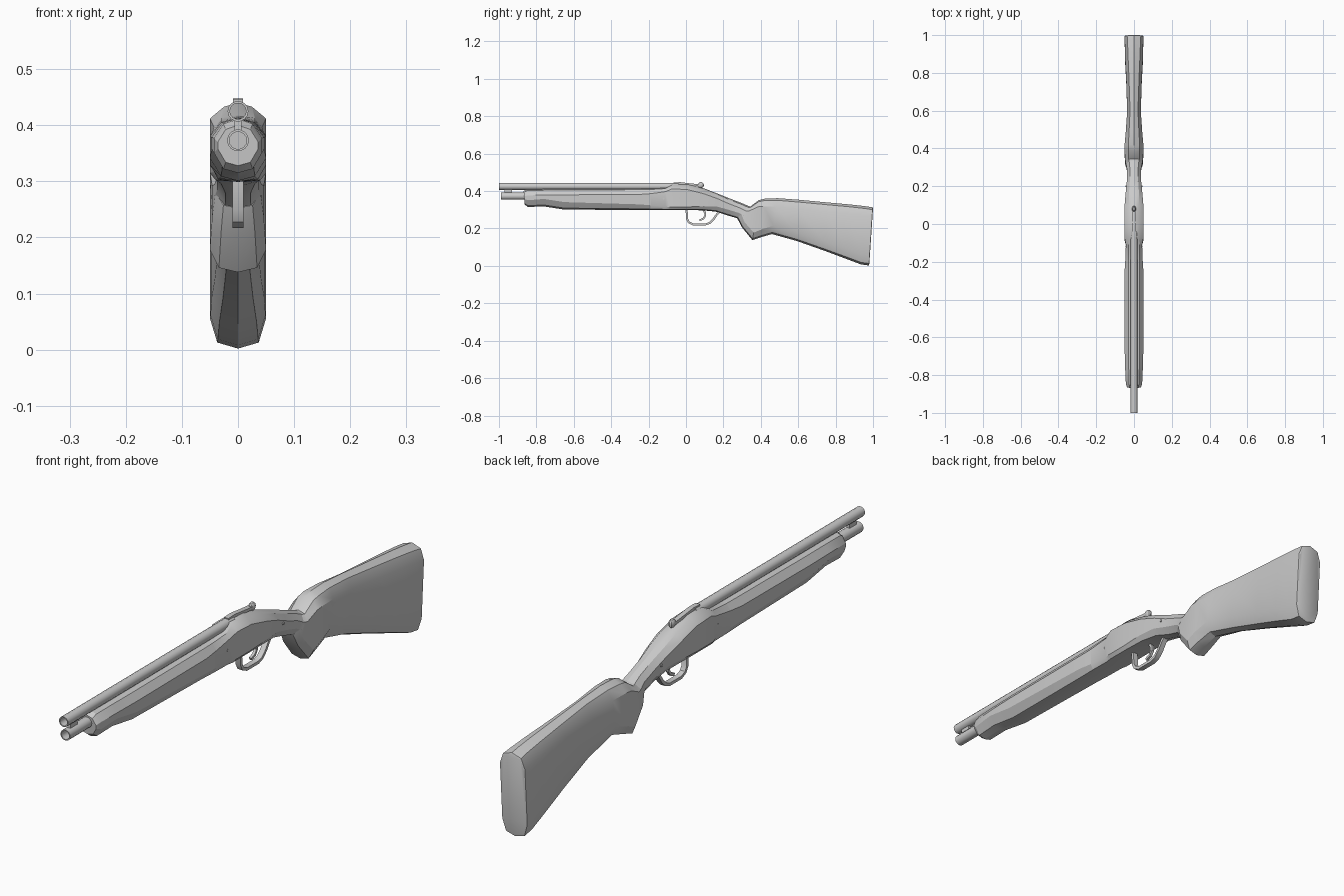
import bpy, bmesh, math
from mathutils import Vector


def finish(name, bm, angle=28):
    bmesh.ops.recalc_face_normals(bm, faces=bm.faces)
    me = bpy.data.meshes.new(name)
    bm.to_mesh(me)
    bm.free()
    ob = bpy.data.objects.new(name, me)
    bpy.context.collection.objects.link(ob)
    bpy.ops.object.select_all(action='DESELECT')
    ob.select_set(True)
    bpy.context.view_layer.objects.active = ob
    bpy.ops.object.shade_smooth_by_angle(angle=math.radians(angle))
    return ob


def bridge(bm, rings, closed=False):
    loops = [[bm.verts.new(p) for p in r] for r in rings]
    n = len(loops[0])
    pairs = list(zip(loops, loops[1:]))
    if closed:
        pairs.append((loops[-1], loops[0]))
    for a, b in pairs:
        for i in range(n):
            bm.faces.new((a[i], a[(i + 1) % n], b[(i + 1) % n], b[i]))
    if not closed:
        bm.faces.new(loops[0])
        bm.faces.new(loops[-1])


def loft(name, stations):
    # station: y top, y bottom, z top, z bottom, half width,
    # top shoulder drop, top half width, bottom shoulder rise, bottom half width
    rings = []
    for yt, yb, zt, zb, w, t, tw, b, bw in stations:
        half = [(0, zt), (tw, zt - .25 * t), (w, zt - t),
                (w, zb + b), (bw, zb + .2 * b), (0, zb)]
        pts = half + [(-x, z) for x, z in half[-2:0:-1]]
        rings.append([(x, yt + (yb - yt) * (zt - z) / (zt - zb), z) for x, z in pts])
    bm = bmesh.new()
    bridge(bm, rings)
    return finish(name, bm)


def tube(name, y0, y1, z, r, wall=.004, n=14):
    prof = [(r, y0), (r, y1), (r - wall, y1), (r - wall, y0)]
    rings = [[(rr * math.cos(k * math.tau / n), y, z + rr * math.sin(k * math.tau / n))
              for k in range(n)] for rr, y in prof]
    bm = bmesh.new()
    bridge(bm, rings, closed=True)
    return finish(name, bm, 35)


def strip(name, path, thick, width):
    # rectangular bar swept along a side-view (y, z) path
    P = [Vector(p) for p in path]
    rings = []
    for i, p in enumerate(P):
        d = (P[min(i + 1, len(P) - 1)] - P[max(i - 1, 0)]).normalized()
        nrm = Vector((-d.y, d.x)) * thick / 2
        a, b = p + nrm, p - nrm
        rings.append([(-width, *a), (width, *a), (width, *b), (-width, *b)])
    bm = bmesh.new()
    bridge(bm, rings)
    return finish(name, bm)


# Barrel and magazine tube with the clamp between them
tube("barrel", -1, -.04, .425, .0185)
tube("magazine_tube", -.99, -.6, .373, .0195)
strip("tube_clamp", [(-.97, .398), (-.93, .398)], .02, .006)

# Fore-end
loft("fore_end", [
    (-.868, -.862, .400, .328, .036, .030, .022, .030, .022),
    (-.850, -.845, .411, .315, .043, .034, .026, .036, .026),
    (-.760, -.760, .413, .318, .047, .034, .028, .040, .028),
    (-.650, -.650, .414, .301, .050, .034, .030, .040, .030),
    (-.250, -.250, .416, .299, .050, .034, .030, .030, .034),
    (-.190, -.190, .416, .299, .046, .030, .030, .025, .036),
])

# Receiver tapering into the wrist
loft("receiver", [
    (-.190, -.190, .416, .299, .046, .030, .030, .025, .036),
    (-.110, -.110, .419, .299, .043, .022, .030, .018, .036),
    (-.070, -.090, .440, .299, .050, .028, .025, .016, .040),
    (.010, 0, .438, .299, .050, .030, .025, .016, .040),
    (.100, .090, .413, .297, .050, .028, .027, .022, .038),
    (.170, .160, .386, .290, .044, .026, .026, .028, .030),
    (.230, .215, .362, .272, .038, .028, .022, .030, .022),
    (.300, .270, .335, .256, .037, .026, .022, .028, .022),
    (.340, .290, .318, .245, .043, .026, .026, .026, .028),
])

# Stock: grip swell, comb and butt
loft("stock", [
    (.325, .275, .322, .252, .040, .026, .024, .028, .026),
    (.345, .300, .318, .205, .046, .026, .028, .030, .030),
    (.390, .355, .352, .138, .050, .036, .030, .040, .034),
    (.420, .400, .359, .153, .050, .040, .030, .042, .032),
    (.490, .460, .362, .170, .044, .046, .026, .045, .026),
    (.600, .590, .354, .134, .036, .050, .021, .045, .021),
    (.760, .740, .339, .081, .041, .050, .026, .048, .027),
    (.880, .850, .328, .040, .047, .050, .031, .052, .033),
    (.960, .935, .319, .008, .049, .050, .034, .054, .036),
    (.998, .978, .313, .002, .050, .050, .036, .054, .037),
    (1.000, .980, .308, .010, .047, .048, .034, .052, .034),
])

# Trigger guard and trigger
strip("trigger_guard", [(.003, .305), (.006, .25), (.016, .232), (.038, .222), (.105, .222),
                        (.128, .230), (.148, .250), (.165, .275), (.185, .297)], .011, .010)
strip("trigger", [(.088, .305), (.102, .285), (.103, .268), (.092, .252), (.072, .244)], .010, .005)

# Top lever with its round thumb knob
strip("top_lever", [(-.068, .441), (-.03, .442), (.02, .436), (.078, .430)], .011, .009)
bm = bmesh.new()
bmesh.ops.create_uvsphere(bm, u_segments=10, v_segments=6, radius=.016)
bmesh.ops.scale(bm, vec=(.7, 1, 1), verts=bm.verts)
bmesh.ops.translate(bm, vec=(0, .08, .432), verts=bm.verts)
finish("lever_knob", bm)

# Cross pins through the receiver
for y, z in ((.20, .335), (-.12, .36)):
    bm = bmesh.new()
    bmesh.ops.create_cone(bm, cap_ends=True, segments=8, radius1=.005, radius2=.005, depth=.088)
    for v in bm.verts:
        v.co = Vector((v.co.z, v.co.x + y, v.co.y + z))
    finish("cross_pin", bm)
